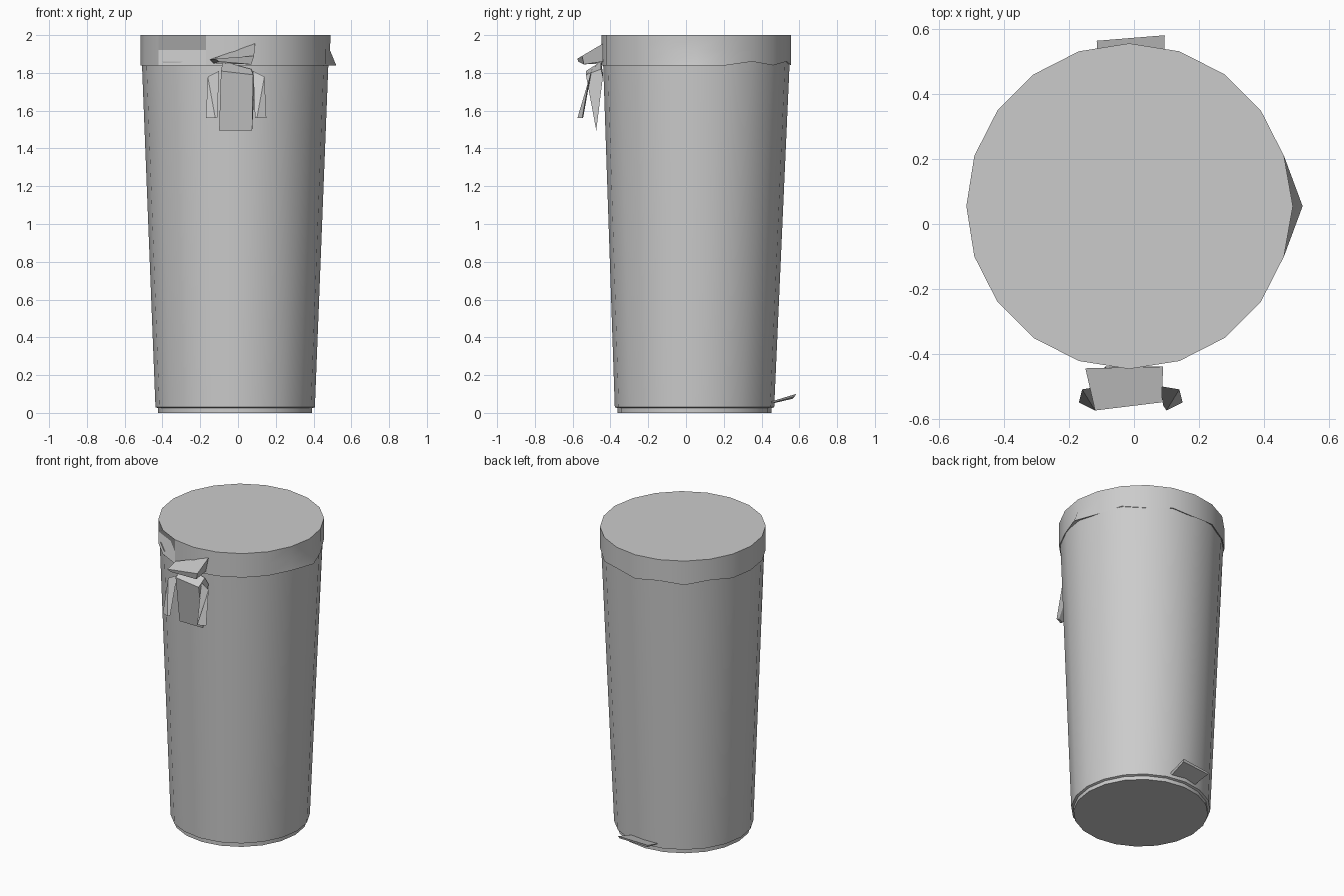
import bpy
from math import cos, sin, tau, radians

if "Cube" in bpy.data.objects:
    bpy.data.objects.remove(bpy.data.objects["Cube"])

SIDES = 20
CX, CY = -0.015, 0.055


def make(name, verts, faces, smooth=False):
    me = bpy.data.meshes.new(name)
    me.from_pydata(verts, [], faces)
    ob = bpy.data.objects.new(name, me)
    bpy.context.collection.objects.link(ob)
    bpy.context.view_layer.objects.active = ob
    bpy.ops.object.select_all(action='DESELECT')
    ob.select_set(True)
    bpy.ops.object.mode_set(mode='EDIT')
    bpy.ops.mesh.select_all(action='SELECT')
    bpy.ops.mesh.normals_make_consistent(inside=False)
    bpy.ops.object.mode_set(mode='OBJECT')
    if smooth:
        bpy.ops.object.shade_smooth_by_angle(angle=radians(30))
    return ob


def lathe(name, profile, moves=()):
    """Closed stack of rings (radius, z, centre y); moves = (ring, side, radial shift, z shift)."""
    shift = {(r, s): (dr, dz) for r, s, dr, dz in moves}
    verts = []
    for j, (r, z, cy) in enumerate(profile):
        for i in range(SIDES):
            dr, dz = shift.get((j, i), (0, 0))
            a = tau * i / SIDES
            verts.append((CX + (r + dr) * cos(a), cy + (r + dr) * sin(a), z + dz))
    n = len(profile)
    faces = [(j * SIDES + i, j * SIDES + (i + 1) % SIDES,
              (j + 1) * SIDES + (i + 1) % SIDES, (j + 1) * SIDES + i)
             for j in range(n - 1) for i in range(SIDES)]
    faces += [tuple(range(SIDES)), tuple(range((n - 1) * SIDES, n * SIDES))]
    return make(name, verts, faces, True)


def prism(name, a, b):
    """Solid between two matching outlines."""
    n = len(a)
    faces = [(i, (i + 1) % n, n + (i + 1) % n, n + i) for i in range(n)]
    return make(name, a + b, faces + [tuple(range(n)), tuple(range(n, 2 * n))])


# Tapered bin with a recessed foot
lathe("bin_body", [(0.408, 0, 0.045), (0.408, 0.025, 0.045),
                   (0.422, 0.03, 0.045), (0.494, 1.86, CY)])

# Lid with a slightly battered skirt
lathe("lid", [(0.478, 1.865, CY), (0.502, 1.84, CY), (0.502, 1.92, CY), (0.502, 2.0, CY)],
      [(1, 0, 0.033, 0), (1, 2, 0, 0.02), (1, 4, 0, 0.02), (1, 6, 0, 0.02),
       (1, 8, 0, 0.02), (2, 13, -0.05, 0.0), (3, 0, 0.003, 0)])

# Tapering latch tongue hanging on the front
prism("latch_tongue",
      [(-0.09, -0.53, 1.81), (-0.10, -0.475, 1.495), (-0.09, -0.44, 1.80), (-0.08, -0.45, 1.86)],
      [(0.08, -0.53, 1.79), (0.075, -0.475, 1.495), (0.09, -0.44, 1.78), (0.07, -0.45, 1.82)])

# Thin splayed wing each side of the tongue
for side, s in (("left", -1), ("right", 1)):
    cx = -0.01
    prism(side + "_latch_wing",
          [(cx + s * 0.11, -0.575, 1.56), (cx + s * 0.16, -0.55, 1.56), (cx + s * 0.15, -0.51, 1.78)],
          [(cx + s * 0.10, -0.56, 1.56), (cx + s * 0.145, -0.545, 1.56), (cx + s * 0.09, -0.50, 1.81)])

# Bent tab on the lid above the latch
prism("lid_tab",
      [(-0.15, -0.445, 1.87), (0.09, -0.44, 1.955), (0.085, -0.55, 1.89), (-0.12, -0.575, 1.875)],
      [(-0.13, -0.445, 1.85), (0.07, -0.44, 1.86), (0.07, -0.54, 1.845), (-0.10, -0.57, 1.86)])

# Foot pedal at the back
prism("foot_pedal",
      [(-0.11, 0.45, 0.055), (0.09, 0.45, 0.06), (0.095, 0.582, 0.10), (-0.115, 0.565, 0.088)],
      [(-0.10, 0.45, 0.048), (0.08, 0.45, 0.05), (0.09, 0.575, 0.085), (-0.11, 0.565, 0.075)])
